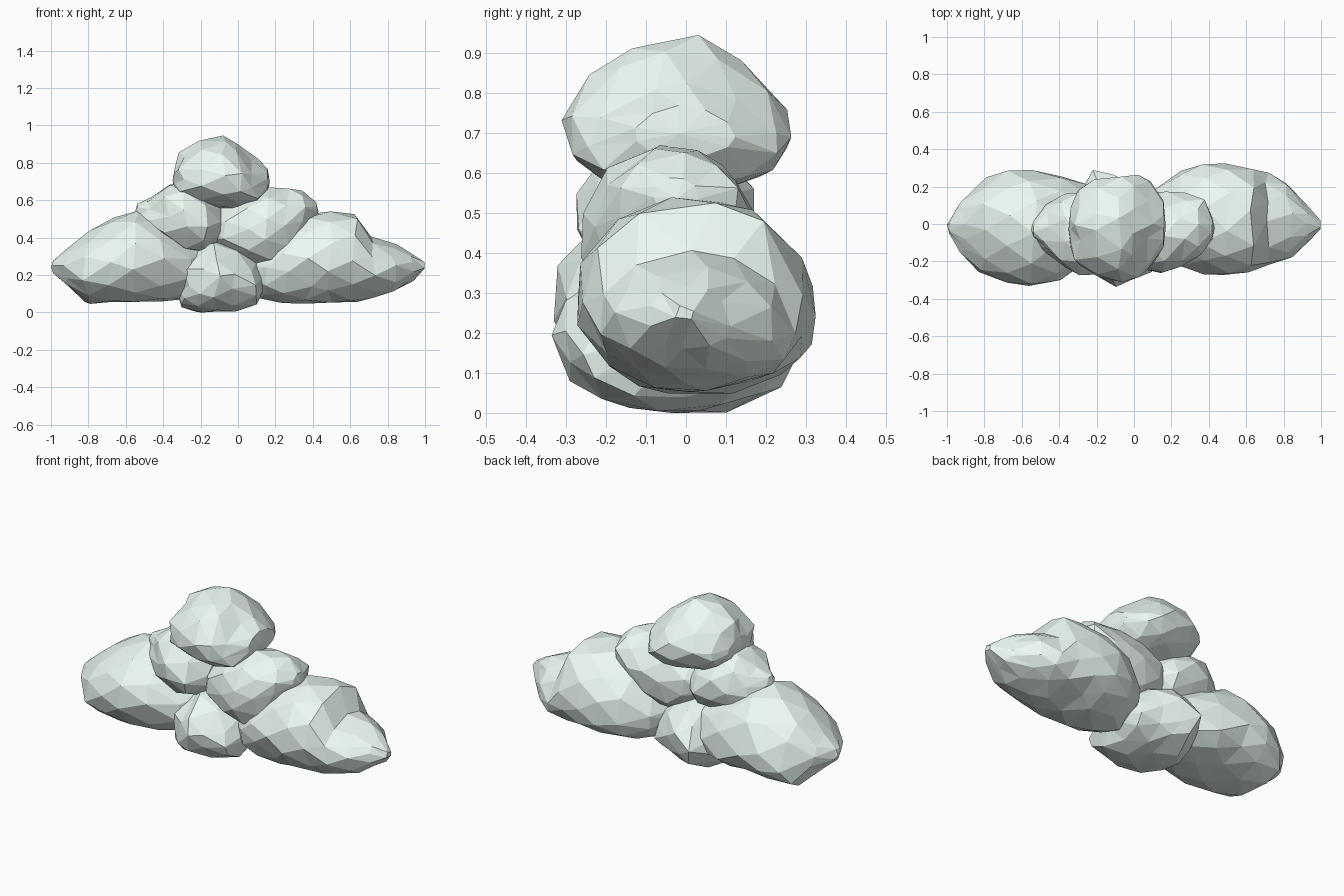
import bpy, bmesh, math, random

stone = bpy.data.materials.new("pale_stone")
stone.diffuse_color = (0.84, 0.95, 0.89, 1)


def boulder(name, sections, seed, sides=11, jitter=0.017, peak=1.0, mid=0.5, lean=0.0):
    """Faceted rock lofted along x; each section is (x, y_min, y_max, z_min, z_max).
    peak > 1 sharpens the crest, mid is the height of the widest level, lean tilts it."""
    rng = random.Random(seed)
    bm = bmesh.new()
    rings = []
    for i, (x, y0, y1, z0, z1) in enumerate(sections):
        ring = []
        edge = i in (0, len(sections) - 1)
        zm = z0 + (z1 - z0) * mid
        for k in range(sides):
            a = 2 * math.pi * (k + 0.5 * (i % 2) + rng.uniform(-0.18, 0.18)) / sides
            c, s = math.cos(a), math.sin(a)
            r = 1.025 + rng.uniform(-2.5, 1.5) * jitter
            dx = 0 if edge else rng.uniform(-1.3, 1.3) * jitter
            e = peak if s > 0 else 0.92
            half = z1 - zm if s > 0 else zm - z0
            y = (y0 + y1) / 2 + (y1 - y0) / 2 * r * math.copysign(abs(c) ** e, c)
            z = zm + half * r * math.copysign(abs(s) ** e, s)
            z += lean * c * (1 - abs(s)) * (z1 - z0)
            ring.append(bm.verts.new((x + dx, y, max(z, 0))))
        rings.append(ring)
    for i in range(len(rings) - 1):
        a, b = rings[i], rings[i + 1]
        for k in range(sides):
            n = (k + 1) % sides
            if i % 2 == 0:
                tris = ((a[k], a[n], b[k]), (a[n], b[n], b[k]))
            else:
                tris = ((a[k], b[n], b[k]), (a[k], a[n], b[n]))
            for t in tris:
                bm.faces.new(t)
    # close the ends with a slightly domed cap
    for ring, other in ((rings[0], rings[1]), (rings[-1], rings[-2])):
        c = sum((v.co for v in ring), ring[0].co * 0) / sides
        for v in ring:
            v.co.x += 0.012 if other[0].co.x > c.x else -0.012
        tip = bm.verts.new((c.x, c.y + rng.uniform(-.02, .02), c.z))
        for k in range(sides):
            bm.faces.new((ring[k], ring[(k + 1) % sides], tip))
    # merge slivers for irregular facets
    bmesh.ops.remove_doubles(bm, verts=bm.verts, dist=0.025)
    bmesh.ops.recalc_face_normals(bm, faces=bm.faces)
    me = bpy.data.meshes.new(name)
    bm.to_mesh(me)
    bm.free()
    me.materials.append(stone)
    ob = bpy.data.objects.new(name, me)
    bpy.context.collection.objects.link(ob)
    return ob


# long tapered rocks on both sides
boulder("left_boulder", [
    (-1.0, -0.05, 0.02, 0.21, 0.28), (-0.92, -0.15, 0.12, 0.15, 0.34),
    (-0.81, -0.26, 0.24, 0.05, 0.44), (-0.68, -0.30, 0.29, 0.05, 0.50),
    (-0.54, -0.33, 0.28, 0.06, 0.54), (-0.40, -0.29, 0.26, 0.06, 0.50),
    (-0.27, -0.20, 0.21, 0.07, 0.43), (-0.16, -0.09, 0.15, 0.14, 0.36)],
    3, peak=1.06, mid=0.43, lean=-0.07)
boulder("right_boulder", [
    (0.05, -0.10, 0.08, 0.15, 0.30), (0.13, -0.19, 0.18, 0.08, 0.39),
    (0.25, -0.23, 0.28, 0.05, 0.48), (0.38, -0.26, 0.33, 0.05, 0.52),
    (0.50, -0.28, 0.32, 0.06, 0.54), (0.62, -0.25, 0.29, 0.06, 0.53),
    (0.72, -0.21, 0.27, 0.08, 0.40), (0.83, -0.17, 0.22, 0.11, 0.36),
    (0.92, -0.09, 0.11, 0.16, 0.32), (1.01, -0.03, 0.02, 0.23, 0.27)],
    8, peak=1.0, mid=0.45, lean=-0.07)

# small rock on the ground in the middle
boulder("base_boulder", [
    (-0.33, -0.09, 0.08, 0.08, 0.18), (-0.28, -0.22, 0.17, 0.03, 0.30),
    (-0.20, -0.29, 0.28, 0.0, 0.36), (-0.11, -0.33, 0.26, 0.0, 0.40),
    (-0.02, -0.30, 0.22, 0.01, 0.36), (0.08, -0.25, 0.17, 0.04, 0.28),
    (0.15, -0.12, 0.06, 0.12, 0.23)], 5, mid=0.46, peak=1.05)

# second layer
boulder("middle_left_boulder", [
    (-0.55, -0.07, 0.01, 0.50, 0.58), (-0.48, -0.13, 0.10, 0.42, 0.62),
    (-0.38, -0.23, 0.16, 0.36, 0.69), (-0.28, -0.28, 0.17, 0.33, 0.70),
    (-0.18, -0.27, 0.16, 0.33, 0.63), (-0.08, -0.16, 0.10, 0.38, 0.56)],
    12, 10, mid=0.45)
boulder("middle_right_boulder", [
    (-0.16, -0.10, 0.08, 0.36, 0.52), (-0.06, -0.19, 0.14, 0.30, 0.58),
    (0.05, -0.24, 0.17, 0.25, 0.64), (0.16, -0.26, 0.17, 0.24, 0.66),
    (0.26, -0.22, 0.16, 0.28, 0.66), (0.36, -0.17, 0.13, 0.40, 0.65),
    (0.43, -0.08, 0.03, 0.49, 0.59)], 21, 10, mid=0.5)

# rock balanced on top
boulder("top_boulder", [
    (-0.35, -0.13, 0.09, 0.65, 0.77), (-0.30, -0.22, 0.18, 0.60, 0.85),
    (-0.20, -0.28, 0.24, 0.57, 0.92), (-0.08, -0.30, 0.26, 0.55, 0.945),
    (0.01, -0.29, 0.26, 0.55, 0.91), (0.09, -0.25, 0.23, 0.57, 0.82),
    (0.17, -0.13, 0.12, 0.64, 0.77)], 30, peak=1.22, mid=0.43)
